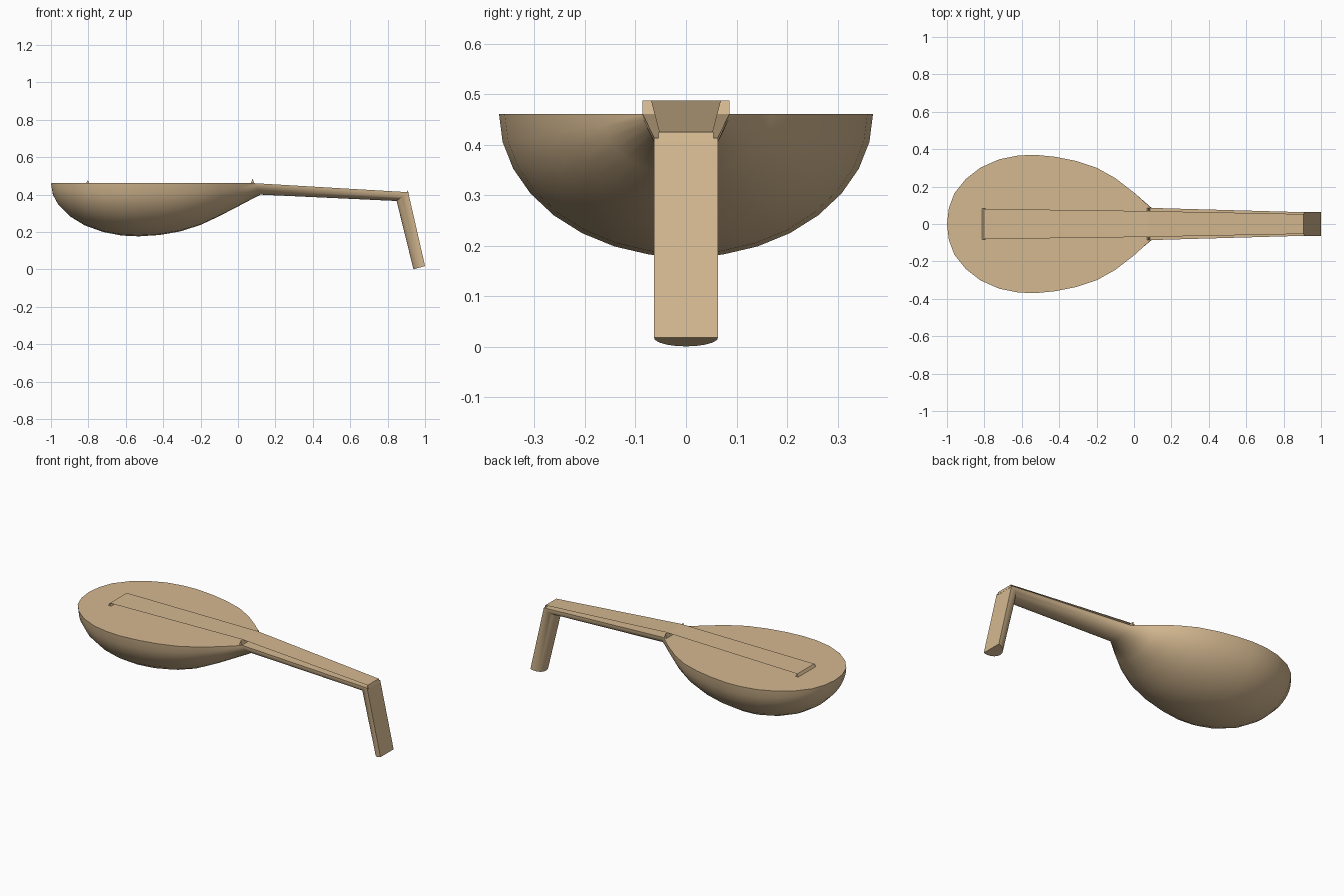
import bpy, bmesh, math

if "Cube" in bpy.data.objects:
    bpy.data.objects.remove(bpy.data.objects["Cube"])

wood = bpy.data.materials.new("light_wood")
wood.use_nodes = True
colour = (0.66, 0.48, 0.28, 1)
wood.diffuse_color = colour
wood.node_tree.nodes["Principled BSDF"].inputs["Base Color"].default_value = colour


def finish(name, bm, smooth=False, closed=True):
    if closed:
        bmesh.ops.recalc_face_normals(bm, faces=bm.faces)
    mesh = bpy.data.meshes.new(name)
    bm.to_mesh(mesh)
    bm.free()
    mesh.materials.append(wood)
    obj = bpy.data.objects.new(name, mesh)
    bpy.context.collection.objects.link(obj)
    if smooth:
        bpy.ops.object.select_all(action="DESELECT")
        obj.select_set(True)
        bpy.context.view_layer.objects.active = obj
        bpy.ops.object.shade_smooth_by_angle(angle=math.radians(40))


def half_round(name, sections, steps=16):
    """Loft flat-topped half ellipses: (top x, top z, bottom x, bottom z, half width)."""
    bm = bmesh.new()
    rings = []
    for tx, tz, bx, bz, w in sections:
        ring = []
        for i in range(steps + 1):
            a = math.pi * i / steps
            s = math.sin(a)
            ring.append(bm.verts.new((tx + (bx - tx) * s, w * math.cos(a), tz + (bz - tz) * s)))
        rings.append(ring)
    for r, q in zip(rings, rings[1:]):
        for i in range(steps + 1):
            j = (i + 1) % (steps + 1)
            bm.faces.new((r[i], r[j], q[j], q[i]))
    bm.faces.new(rings[0])
    bm.faces.new(rings[-1])
    bmesh.ops.remove_doubles(bm, verts=bm.verts, dist=0.0005)
    finish(name, bm, smooth=True)


def ridge(name, x, z, height, half_width, half_depth):
    """Triangular bar lying across the strings."""
    bm = bmesh.new()
    ends = [[bm.verts.new((x + dx, y, z + dz)) for dx, dz in
             ((-half_depth, 0), (half_depth, 0), (0, height))] for y in (-half_width, half_width)]
    for i in range(3):
        j = (i + 1) % 3
        bm.faces.new((ends[0][i], ends[0][j], ends[1][j], ends[1][i]))
    for end in ends:
        bm.faces.new(end)
    finish(name, bm)


# Bowl: x, bottom height, half width under a flat soundboard
TOP = 0.461
bowl = [(-1, 0.46, 0), (-0.99, 0.40, 0.085), (-0.96, 0.345, 0.165), (-0.9, 0.285, 0.24),
        (-0.82, 0.236, 0.302), (-0.72, 0.2, 0.346), (-0.62, 0.181, 0.366), (-0.53, 0.177, 0.37),
        (-0.42, 0.184, 0.359), (-0.31, 0.203, 0.337), (-0.2, 0.238, 0.301),
        (-0.1, 0.285, 0.245), (0, 0.337, 0.168)]
sections = [(x, TOP, x, z, w) for x, z, w in bowl]

# Neck heel, mitred neck end and bent headstock continue the bowl
sections += [(0.09, TOP, 0.12, 0.4, 0.086),
             (0.91, 0.413, 0.848, 0.366, 0.063),
             (1.0, 0.018, 0.938, 0.001, 0.063)]
half_round("bowl_neck_and_headstock", sections)

# Bars that carry the strings
ridge("bridge", -0.803, 0.459, 0.018, 0.083, 0.01)
ridge("neck_nut", 0.078, 0.455, 0.032, 0.086, 0.01)
ridge("headstock_nut", 0.907, 0.405, 0.02, 0.054, 0.006)

# Flat band of strings from bridge over the nut to the headstock
bm = bmesh.new()
pairs = [[bm.verts.new((x, s * w, z)) for s in (-1, 1)] for x, z, w in
         ((-0.803, 0.477, 0.081), (0.078, 0.487, 0.069), (0.907, 0.425, 0.053))]
for p, q in zip(pairs, pairs[1:]):
    bm.faces.new((p[0], q[0], q[1], p[1]))
finish("string_band", bm, closed=False)
